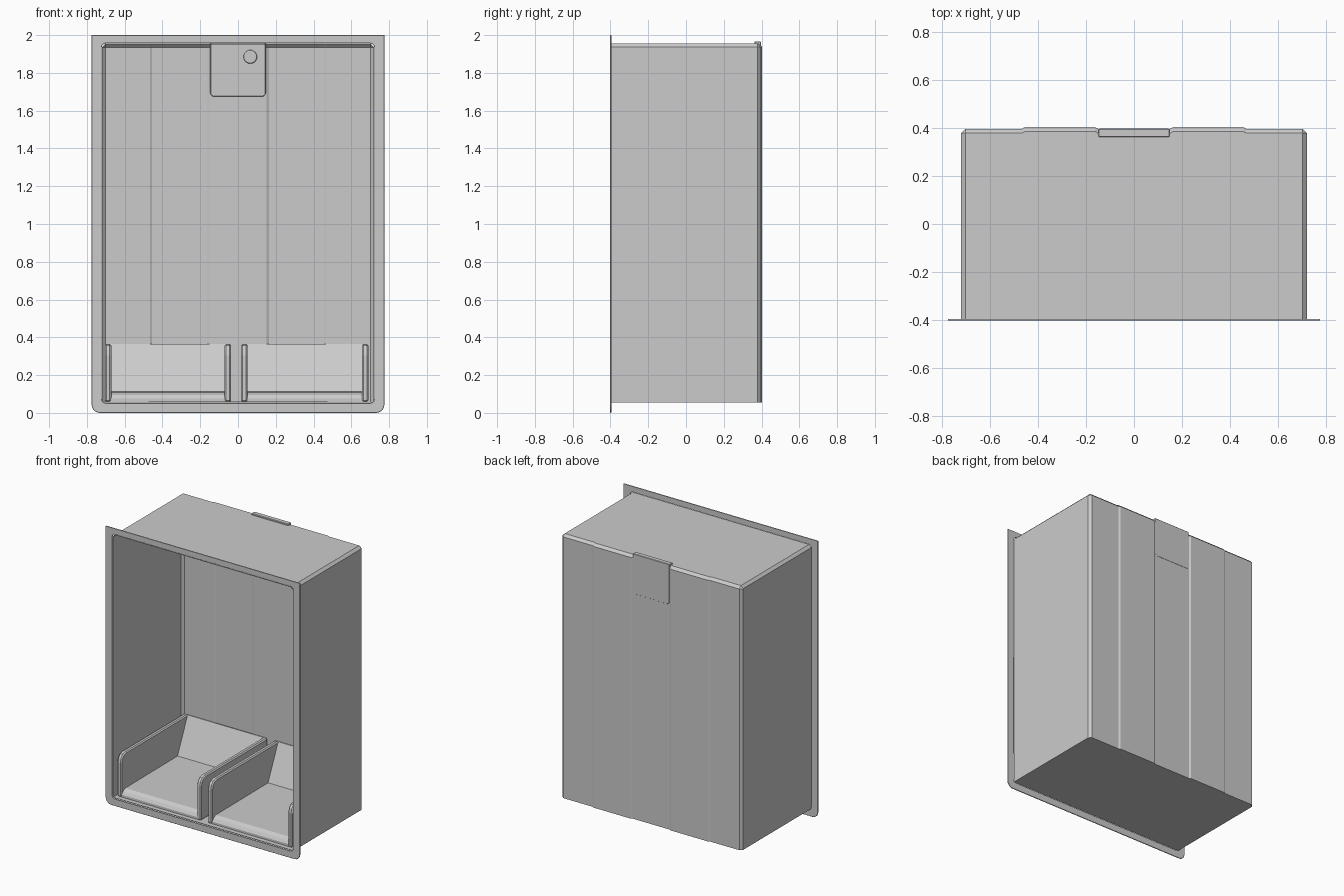
import bpy, bmesh
from math import sin, cos, pi, radians

cube = bpy.data.objects.get("Cube")
if cube:
    bpy.data.objects.remove(cube, do_unlink=True)

gray = bpy.data.materials.new("light gray")
gray.use_nodes = True
gray.diffuse_color = (0.6, 0.6, 0.6, 1)
gray.node_tree.nodes["Principled BSDF"].inputs["Base Color"].default_value = (0.6, 0.6, 0.6, 1)

BACK, FRONT = 0.396, -0.402


def add(name, bm):
    bmesh.ops.recalc_face_normals(bm, faces=bm.faces[:])
    mesh = bpy.data.meshes.new(name)
    bm.to_mesh(mesh)
    bm.free()
    mesh.materials.append(gray)
    ob = bpy.data.objects.new(name, mesh)
    bpy.context.collection.objects.link(ob)
    return ob


def bevel(ob, width, segments=1):
    mod = ob.modifiers.new("Bevel", "BEVEL")
    mod.width, mod.segments = width, segments
    mod.limit_method = "ANGLE"
    mod.angle_limit = radians(40)


def rounded_rect(x, z0, z1, r_bottom, r_top, steps=5):
    """Outline in x and z, centred on x = 0."""
    corners = [(x, z1, -1, -1, r_top, 0), (-x, z1, 1, -1, r_top, 1),
               (-x, z0, 1, 1, r_bottom, 2), (x, z0, -1, 1, r_bottom, 3)]
    points = []
    for cx, cz, sx, sz, r, quarter in corners:
        for i in range(steps + 1):
            a = pi / 2 * (quarter + i / steps)
            points.append((cx + sx * r + r * cos(a), cz + sz * r + r * sin(a)))
    return points


def prism(name, points, to_3d, start, end):
    """Extrude a flat outline between two positions."""
    bm = bmesh.new()
    rings = [[bm.verts.new(to_3d(p, d)) for p in points] for d in (start, end)]
    for ring in rings:
        bm.faces.new(ring)
    for i in range(len(points)):
        j = (i + 1) % len(points)
        bm.faces.new((rings[0][i], rings[0][j], rings[1][j], rings[1][i]))
    return add(name, bm)


def along_x(p, d):
    return (d, p[0], p[1])


def along_y(p, d):
    return (p[0], d, p[1])


# Open-fronted shell, chamfered along the roof sides and the back
bm = bmesh.new()
bmesh.ops.create_cube(bm, size=1)
for v in bm.verts:
    v.co.x *= 1.44
    v.co.y = BACK if v.co.y > 0 else FRONT + 0.003
    v.co.z = 1.955 if v.co.z > 0 else 0.055
bm.faces.ensure_lookup_table()
bmesh.ops.delete(bm, geom=[f for f in bm.faces if f.calc_center_median().y < -0.3], context="FACES_ONLY")


def chamfered(e):
    mid = (e.verts[0].co + e.verts[1].co) / 2
    at_back, at_top, at_side = mid.y > 0.3, mid.z > 1.9, abs(mid.x) > 0.7
    return len(e.link_faces) == 2 and ((at_top and at_side) or (at_back and (at_top or at_side)))


bmesh.ops.bevel(bm, geom=[e for e in bm.edges if chamfered(e)], offset=0.018,
                segments=1, affect="EDGES", profile=0.5)
# Raised panels across the back
for side in (-1, 1):
    for x in (0.15, 0.162, 0.455, 0.467):
        bmesh.ops.bisect_plane(bm, geom=bm.verts[:] + bm.edges[:] + bm.faces[:],
                               plane_co=(side * x, 0, 0), plane_no=(1, 0, 0))
for v in bm.verts:
    if v.co.y > 0.35 and 0.16 < abs(v.co.x) < 0.46:
        v.co.y += 0.007
shell = add("cabinet_shell", bm)
mod = shell.modifiers.new("Thickness", "SOLIDIFY")
mod.thickness, mod.offset = 0.004, -1

# Front flange
bm = bmesh.new()
outer = rounded_rect(0.775, 0, 2, 0.045, 0.002)
inner = rounded_rect(0.722, 0.052, 1.957, 0.025, 0.025)
a, b = [[bm.verts.new((x, FRONT, z)) for x, z in loop] for loop in (outer, inner)]
for i in range(len(a)):
    j = (i + 1) % len(a)
    bm.faces.new((a[i], a[j], b[j], b[i]))
extruded = bmesh.ops.extrude_face_region(bm, geom=bm.faces[:])
for v in extruded["geom"]:
    if isinstance(v, bmesh.types.BMVert):
        v.co.y += 0.007
flange = add("front_flange", bm)
bevel(flange, 0.002)

# Mounting plate at the top of the back wall, with a round button
plate = prism("mounting_plate", rounded_rect(0.147, 1.675, 1.966, 0.02, 0.003), along_y, 0.362, BACK + 0.001)
bevel(plate, 0.004)
button_outline = [(0.065 + 0.036 * cos(2 * pi * i / 24), 1.885 + 0.036 * sin(2 * pi * i / 24)) for i in range(24)]
button = prism("plate_button", button_outline, along_y, 0.352, 0.37)
bevel(button, 0.006, 2)

# Two open bins: side walls plus a floor that slopes up to the back
wall = [(-0.37, 0.057), (-0.37, 0.305), (-0.363, 0.335), (-0.345, 0.357), (-0.315, 0.365),
        (0.39, 0.365), (0.39, 0.057)]
floor = [(-0.365, 0.057), (-0.365, 0.075), (-0.352, 0.095), (-0.325, 0.108),
         (0.27, 0.112), (0.385, 0.364), (0.39, 0.364), (0.39, 0.057)]
for label, x0, x1 in (("right", -0.705, -0.037), ("left", 0.017, 0.69)):
    prism(label + "_bin_floor", floor, along_x, x0 + 0.01, x1 - 0.01)
    for part, start in (("right", x0), ("left", x1 - 0.034)):
        bevel(prism(f"{label}_bin_{part}_wall", wall, along_x, start, start + 0.034), 0.008)
